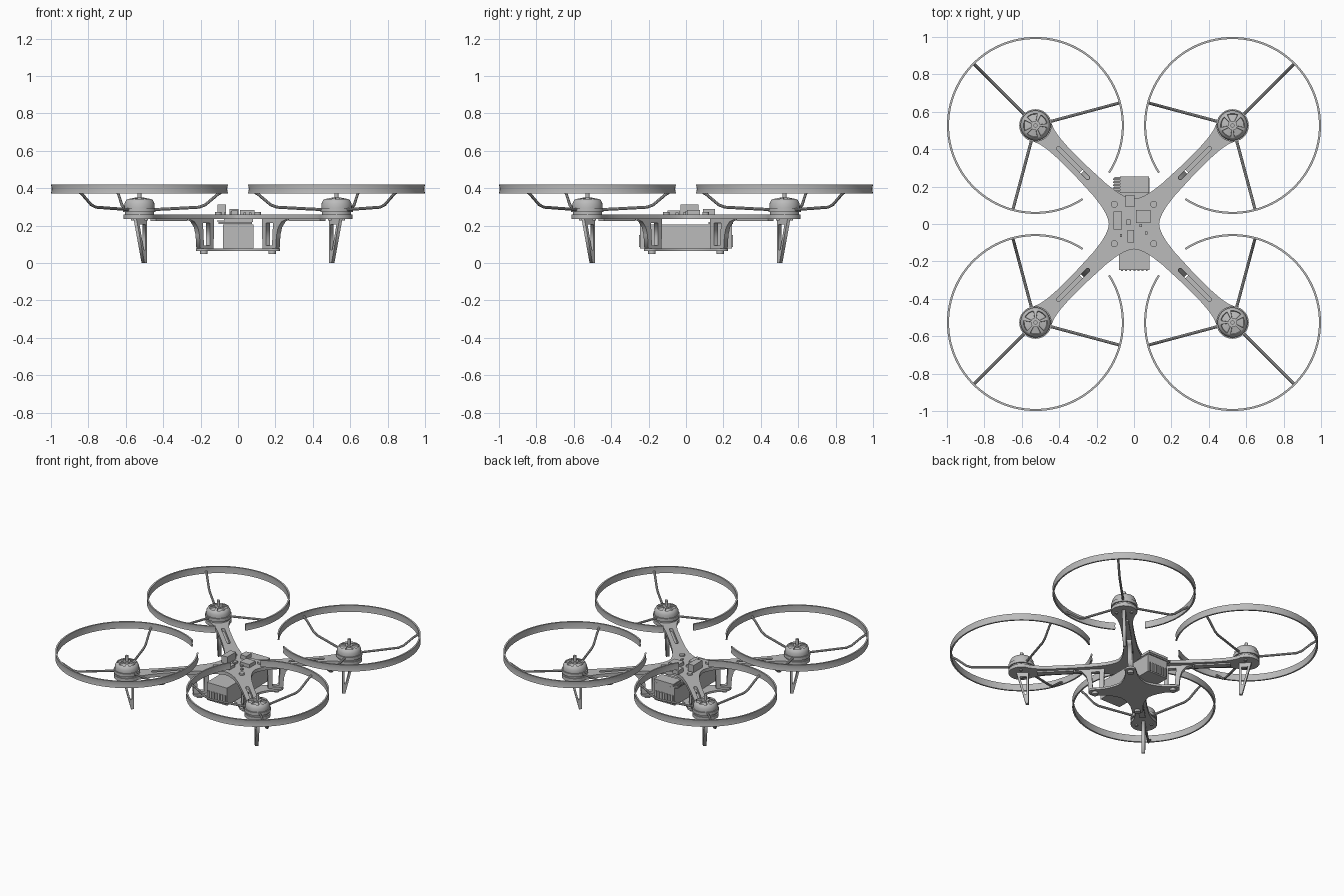
import bpy, bmesh, math
from mathutils import Matrix, Vector

if "Cube" in bpy.data.objects:
    bpy.data.objects.remove(bpy.data.objects["Cube"], do_unlink=True)

grey = bpy.data.materials.new("plain_grey")
grey.use_nodes = True
grey.diffuse_color = (0.5, 0.5, 0.5, 1)
grey.node_tree.nodes["Principled BSDF"].inputs["Base Color"].default_value = (0.5, 0.5, 0.5, 1)

REACH = 0.745          # centre to motor axis, along the arm
UPRIGHT = Matrix.Rotation(math.pi / 2, 4, 'X')
CORNERS = {"back_left": 45, "back_right": 135, "front_right": 225, "front_left": 315}


def turn(deg):
    return Matrix.Rotation(math.radians(deg), 4, 'Z')


def move(x, y, z):
    return Matrix.Translation((x, y, z))


def finish(obj, matrix, smooth=False):
    """Make the object a mesh, bake its placement and colour it."""
    bpy.ops.object.select_all(action='DESELECT')
    obj.select_set(True)
    bpy.context.view_layer.objects.active = obj
    if obj.type == 'CURVE':
        bpy.ops.object.convert(target='MESH')
        obj = bpy.context.view_layer.objects.active
    obj.data.transform(matrix)
    obj.data.materials.clear()
    obj.data.materials.append(grey)
    if smooth:
        bpy.ops.object.shade_smooth_by_angle(angle=math.radians(35))
    return obj


def link(name, data):
    obj = bpy.data.objects.new(name, data)
    bpy.context.collection.objects.link(obj)
    return obj


def from_bmesh(name, bm, matrix, smooth=False):
    bmesh.ops.recalc_face_normals(bm, faces=bm.faces)
    me = bpy.data.meshes.new(name)
    bm.to_mesh(me)
    bm.free()
    return finish(link(name, me), matrix, smooth)


def plate(name, loops, thick, matrix):
    """Flat sheet; the first loop is the outline, the others are holes."""
    cu = bpy.data.curves.new(name, 'CURVE')
    cu.dimensions, cu.fill_mode, cu.extrude = '2D', 'BOTH', thick / 2
    for loop in loops:
        sp = cu.splines.new('POLY')
        sp.points.add(len(loop) - 1)
        for p, (x, y) in zip(sp.points, loop):
            p.co = (x, y, 0, 1)
        sp.use_cyclic_u = True
    return finish(link(name, cu), matrix)


def rod(name, pts, radius, matrix):
    cu = bpy.data.curves.new(name, 'CURVE')
    cu.dimensions, cu.bevel_depth, cu.bevel_resolution = '3D', radius, 2
    cu.use_fill_caps = True
    sp = cu.splines.new('POLY')
    sp.points.add(len(pts) - 1)
    for p, (r, z) in zip(sp.points, pts):
        p.co = (r, 0, z, 1)
    return finish(link(name, cu), matrix, True)


def lathe(name, section, matrix, segs=40, start=0, sweep=360, closed=False, vents=None):
    bm = bmesh.new()
    vs = [bm.verts.new(turn(start) @ Vector((r, 0, z))) for r, z in section]
    pairs = list(zip(vs, vs[1:] + vs[:1])) if closed else list(zip(vs, vs[1:]))
    es = [bm.edges.new(p) for p in pairs]
    bmesh.ops.spin(bm, geom=vs + es, cent=(0, 0, 0), axis=(0, 0, 1),
                   angle=math.radians(sweep), steps=segs)
    bmesh.ops.remove_doubles(bm, verts=bm.verts, dist=1e-5)
    if closed and sweep < 360:
        bmesh.ops.holes_fill(bm, edges=[e for e in bm.edges if e.is_boundary], sides=0)
    bmesh.ops.recalc_face_normals(bm, faces=bm.faces)
    if vents:      # five petal recesses on the sloped band inside the given radii
        picked = []
        for f in bm.faces:
            c = f.calc_center_median()
            a = math.degrees(math.atan2(c.y, c.x)) % 72
            if vents[0] < c.xy.length < vents[1] and c.z > vents[2] and a > 18:
                picked.append(f)
        bmesh.ops.inset_region(bm, faces=picked, thickness=0.002, depth=-0.01)
    return from_bmesh(name, bm, matrix, True)


def box(name, x, y, z, matrix=Matrix()):
    bm = bmesh.new()
    size = Matrix.Diagonal((x[1] - x[0], y[1] - y[0], z[1] - z[0], 1))
    centre = move(sum(x) / 2, sum(y) / 2, sum(z) / 2)
    bmesh.ops.create_cube(bm, size=1, matrix=centre @ size)
    return from_bmesh(name, bm, matrix)


def disc(name, radius, z0, z1, matrix, segs=20):
    return lathe(name, [(0, z0), (radius, z0), (radius, z1), (0, z1)], matrix, segs)


def cross_outline(waist, side, tip, radius, spread):
    """Four-armed outline with concave waists and round arm ends."""
    arm = [(u, -v) for u, v in side]
    for i in range(15):
        a = math.radians(spread * (i / 7 - 1))
        arm.append((tip + radius * math.cos(a), radius * math.sin(a)))
    arm += [(u, v) for u, v in reversed(side)] + [(waist, waist)]
    return [(turn(d) @ Vector((u, v, 0))).xy for d in CORNERS.values() for u, v in arm]


def slot(u0, u1, half):
    pts = []
    for centre, first in ((u1, -90), (u0, 90)):
        for i in range(7):
            a = math.radians(first + 30 * i)
            pts.append((centre + half * math.cos(a), half * math.sin(a)))
    return pts


# Main frame with slotted arms
outline = cross_outline(0.095, [(0.115, 0.081), (0.145, 0.068), (0.19, 0.056), (0.26, 0.047),
                                (0.4, 0.041), (0.54, 0.041), (0.61, 0.046), (0.655, 0.055)],
                        REACH, 0.087, 130)
slots = [[(turn(d) @ Vector((u, v, 0))).xy for u, v in slot(0.35, 0.57, 0.011)]
         for d in CORNERS.values()]
plate("main_frame", [outline] + slots, 0.024, move(0, 0, 0.248))

# Lower battery plate
lower = cross_outline(0.09, [(0.115, 0.073), (0.15, 0.056), (0.2, 0.042)], 0.265, 0.038, 100)
plate("lower_plate", [lower], 0.014, move(0, 0, 0.072))

bell = [(0, 0.26), (0.078, 0.26), (0.078, 0.283), (0.074, 0.285), (0.074, 0.292), (0.08, 0.295),
        (0.08, 0.318), (0.07, 0.338), (0.064, 0.342), (0.025, 0.35), (0, 0.35)]
hoop = [(0.462, 0.372), (0.473, 0.372), (0.469, 0.396), (0.473, 0.42), (0.462, 0.42), (0.464, 0.396)]
spoke = [(0.06, 0.285), (0.2, 0.292), (0.33, 0.299), (0.365, 0.312), (0.43, 0.365), (0.467, 0.388)]
leg = [[(0.698, 0.238), (0.779, 0.238), (0.718, 0), (0.698, 0)],
       [(0.712, 0.205), (0.755, 0.205), (0.723, 0.07), (0.712, 0.07)]]
bracket = [[(0.195, 0.238), (0.39, 0.238), (0.345, 0.222), (0.318, 0.19), (0.306, 0.15),
            (0.3, 0.077), (0.2, 0.077)],
           [(0.228, 0.215), (0.28, 0.215), (0.272, 0.095), (0.228, 0.095)]]

for corner, deg in CORNERS.items():
    arm = turn(deg)
    hub = arm @ move(REACH, 0, 0)
    # Motor, shaft and guard collar
    lathe(corner + "_motor", bell, hub, vents=(0.026, 0.062, 0.34))
    disc(corner + "_motor_shaft", 0.011, 0.345, 0.39, hub)
    lathe(corner + "_guard_collar", [(0.076, 0.272), (0.087, 0.272), (0.087, 0.295), (0.076, 0.295)],
          hub, closed=True)
    # Open propeller guard with three spokes
    lathe(corner + "_guard_hoop", hoop, hub, 96, start=-167.7, sweep=335.4, closed=True)
    for i in range(3):
        rod(f"{corner}_guard_spoke_{i + 1}", spoke, 0.008, hub @ turn(120 * i))
    # Leg, battery bracket and strip under the arm
    plate(corner + "_leg", leg, 0.022, arm @ UPRIGHT)
    plate(corner + "_bracket", bracket, 0.03, arm @ UPRIGHT)
    box(corner + "_arm_strip", (0.4, 0.64), (-0.02, 0.02), (0.226, 0.237), arm)
    # Fasteners
    disc(corner + "_lower_bolt", 0.02, 0.048, 0.066, arm @ move(0.258, 0, 0))
    disc(corner + "_frame_screw", 0.018, 0.259, 0.272, arm @ move(0.149, 0, 0))
    for s in (-1, 1):
        disc(corner + "_motor_screw", 0.01, 0.228, 0.237, arm @ move(REACH, 0.05 * s, 0), 12)

# Battery with ribbed ends
box("battery", (-0.08, 0.083), (-0.245, 0.245), (0.079, 0.207))
for s in (-1, 1):
    for i in range(7):
        x = -0.069 + 0.022 * i
        ends = sorted((s * 0.244, s * 0.252))
        box("battery_end_rib", (x, x + 0.01), ends, (0.085, 0.15))

# Rear connector board with pins
box("connector_board", (-0.105, 0.075), (0.12, 0.25), (0.21, 0.219))
box("connector_block", (-0.075, 0.08), (0.165, 0.255), (0.219, 0.236))
for i in range(5):
    y = 0.172 + 0.016 * i
    box("connector_pin", (-0.112, -0.07), (y, y + 0.006), (0.222, 0.229))

# Electronics on top of the frame
box("receiver_block", (-0.11, -0.065), (-0.03, 0.068), (0.259, 0.312))
box("main_chip", (0.012, 0.088), (0.005, 0.075), (0.259, 0.285))
box("rear_socket", (-0.045, 0.002), (0.092, 0.155), (0.259, 0.288))
box("front_chip", (-0.035, 0.0), (-0.1, -0.032), (0.259, 0.28))
box("middle_chip", (-0.04, -0.018), (-0.006, 0.024), (0.259, 0.276))
for x, y in ((0.06, -0.055), (-0.075, -0.07), (0.03, -0.015)):
    box("small_chip", (x, x + 0.012), (y, y + 0.016), (0.259, 0.27))
